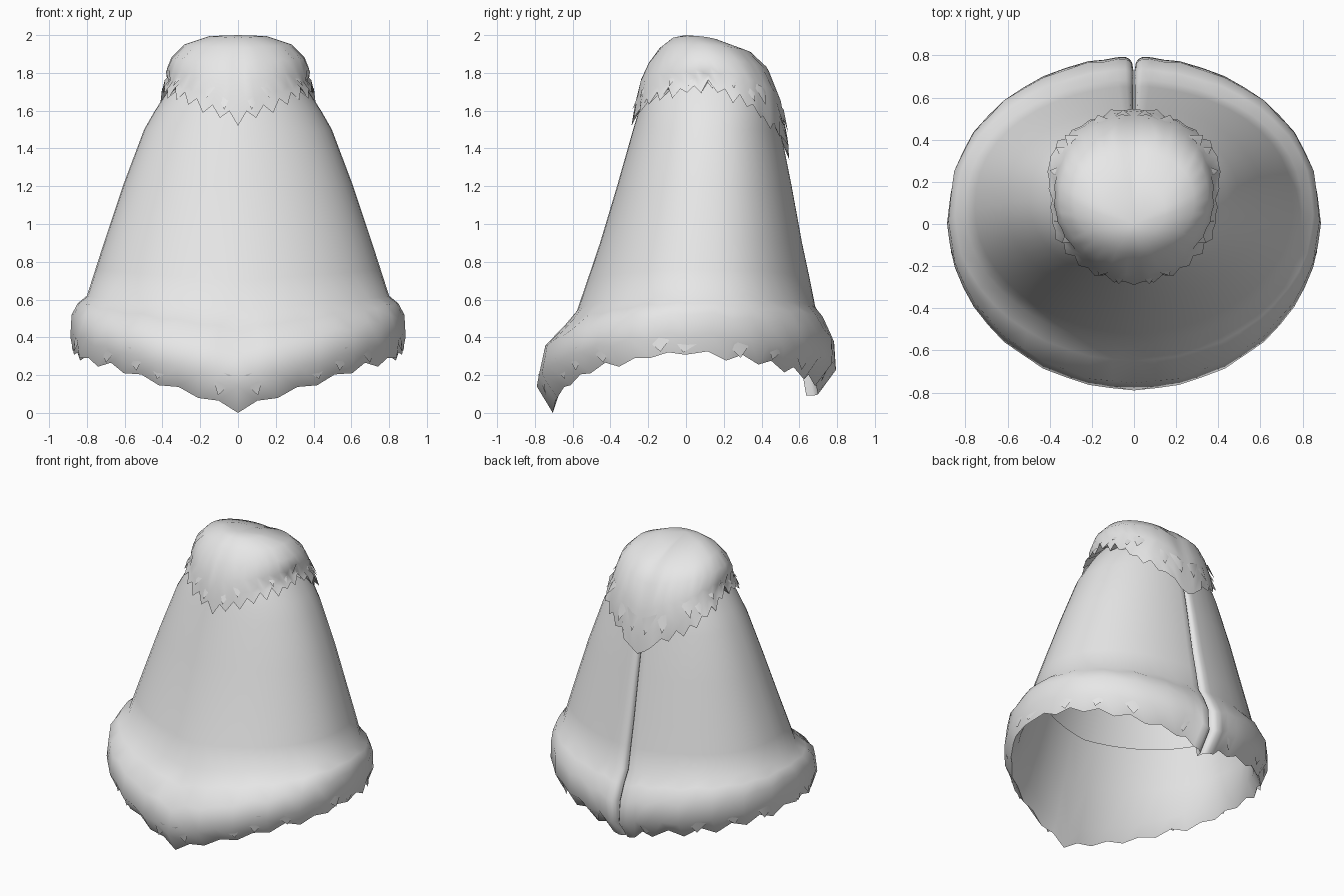
import bpy, bmesh, math, random

random.seed(11)
old = bpy.data.objects.get("Cube")
if old:
    bpy.data.objects.remove(old)

grey = bpy.data.materials.new("light_grey")
grey.use_nodes = True
grey.diffuse_color = (0.8, 0.8, 0.8, 1)
grey.node_tree.nodes["Principled BSDF"].inputs["Base Color"].default_value = (0.8, 0.8, 0.8, 1)

# Robe profile: height, half width, front depth, back depth
ROBE = [(1.82, .28, .15, .40), (1.7, .375, .22, .455), (1.6, .44, .25, .48), (1.5, .497, .28, .50),
        (1.2, .61, .365, .56), (.9, .71, .455, .615), (.62, .80, .55, .675), (.3, .86, .66, .73)]


def robe_at(z):
    for hi, lo in zip(ROBE, ROBE[1:]):
        if z >= lo[0] or lo is ROBE[-1]:
            t = max(0, (hi[0] - z) / (hi[0] - lo[0]))
            return [h + (l - h) * t for h, l in zip(hi[1:], lo[1:])]


def point(angle, row, lift=0, push=0, fold=1):
    """Point on a ring; a row is front, side and back height, then sizes or an offset from the robe."""
    zf, zs, zb = row[:3]
    u = 1 - angle / 90
    z = zs + (zf - zs) * u ** 1.5 if u > 0 else zs + (zb - zs) * (-u) ** 1.2
    w, f, b = row[3:] if len(row) == 6 else [s + row[3] for s in robe_at(z)]
    s, c = math.sin(math.radians(angle)), math.cos(math.radians(angle))
    c = c if c > 0 else -(-c) ** .88
    depth = (f + b) / 2 + push
    return ((w + push) * max(s, 0) ** 1.04, (b - f) / 2 - depth * c * fold, z + lift)


def finish(name, bm):
    bmesh.ops.remove_doubles(bm, verts=bm.verts, dist=1e-4)
    mesh = bpy.data.meshes.new(name)
    bm.to_mesh(mesh)
    bm.free()
    mesh.materials.append(grey)
    obj = bpy.data.objects.new(name, mesh)
    bpy.context.collection.objects.link(obj)
    bpy.ops.object.select_all(action='DESELECT')
    obj.select_set(True)
    bpy.context.view_layer.objects.active = obj
    bpy.ops.object.shade_smooth_by_angle(angle=math.radians(60))
    mirror = obj.modifiers.new("mirror", 'MIRROR')
    mirror.merge_threshold = .0005


def half_shell(name, rows, columns, jag):
    """Loft half rings from front to back; jag maps a row index to its ragged height."""
    bm = bmesh.new()
    grid = []
    for r, row in enumerate(rows):
        ring = []
        for i, (angle, fold) in enumerate(columns):
            lift = push = 0
            if r in jag and 0 < angle < 172:
                lift = jag[r] * (random.uniform(.5, 1) if i % 2 else random.uniform(0, .3))
                push = jag[r] * (random.uniform(-.2, 0) if i % 2 else random.uniform(0, .2))
            x, y, z = point(angle, row, lift, push, 1 - fold)
            ring.append(bm.verts.new((.002 if fold > .05 else x, y, z)))
        grid.append(ring)
    for top, low in zip(grid, grid[1:]):
        for i in range(len(columns) - 1):
            bm.faces.new((top[i], low[i], low[i + 1], top[i + 1]))
    finish(name, bm)


def tufts(name, base, tip, count, width, jitter, last):
    """Broad pointed locks that grow out of the fur and break up its edge."""
    bm = bmesh.new()
    for i in range(count):
        a = (i + .5 + random.uniform(-.35, .35)) * last / count
        lift = random.uniform(0, jitter)
        left = bm.verts.new(point(max(a - width, 0), base, lift, -.012))
        right = bm.verts.new(point(min(a + width, last), base, lift, -.012))
        ridge = bm.verts.new(point(a, base, lift, -.002))
        end = bm.verts.new(point(a + random.uniform(-4, 4), tip, lift, random.uniform(0, .015)))
        bm.faces.new((left, end, ridge))
        bm.faces.new((ridge, end, right))
    finish(name, bm)


# Hollow robe flowing into a thick ragged hem, then turning up inside as a lining;
# the two edges fold in at the back seam
seam = [(7.5 * i, 0) for i in range(23)] + [(170, 0), (174, 0), (177, 0), (178.4, .015), (179.3, .035), (179.7, .09)]
robe = [(z, z, z, w, f, b) for z, w, f, b in ROBE[:6]]
robe += [(.70, .76, .72, 0), (.54, .62, .56, 0), (.43, .575, .48, .85, .65, .735), (.30, .51, .37, .88, .755, .785),
         (.14, .40, .22, .882, .79, .795), (0, .30, .09, .86, .705, .70),
         (.12, .40, .19, .81, .665, .68), (.42, .55, .46, .79, .585, .675), (.72, .78, .74, -.012)]
half_shell("robe_with_fur_hem", robe, seam, {8: .02, 9: .035, 10: .03, 11: .055})
tufts("hem_tufts", (.17, .42, .24, .88, .785, .792), (.04, .32, .12, .87, .735, .73), 10, 7, .03, 170)

# Fur collar: a dome drooping to points at front and back, tucked under at its edge
round_columns = [(6 * i, 0) for i in range(31)]
collar = [(2.0, 2.0, 2.0, 0, 0, 0), (1.985, 1.995, 1.965, .15, .07, .18), (1.93, 1.95, 1.90, .285, .14, .35),
          (1.84, 1.87, 1.80, .355, .20, .44), (1.73, 1.80, 1.62, .378, .245, .505),
          (1.62, 1.75, 1.45, .028), (1.52, 1.69, 1.34, .015), (1.62, 1.76, 1.45, -.01)]
half_shell("fur_collar", collar, round_columns, {3: .02, 4: .03, 5: .04, 6: .08})
tufts("collar_tufts", (1.68, 1.80, 1.54, .036), (1.58, 1.72, 1.42, .026), 11, 8, .05, 178)
